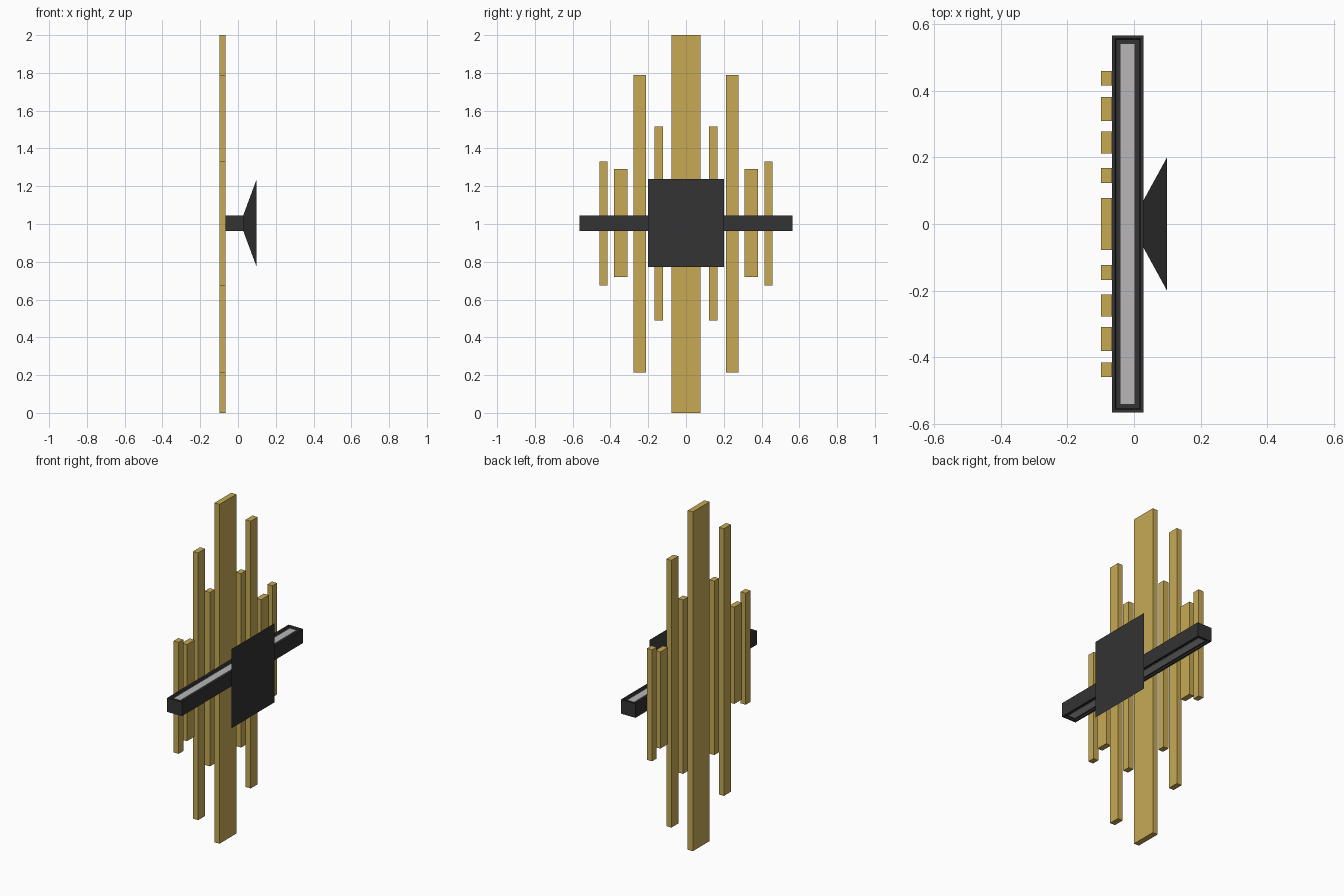
import bpy, bmesh

if "Cube" in bpy.data.objects:
    bpy.data.objects.remove(bpy.data.objects["Cube"])


def material(name, color):
    m = bpy.data.materials.new(name)
    m.diffuse_color = color
    m.use_nodes = True
    m.node_tree.nodes["Principled BSDF"].inputs["Base Color"].default_value = m.diffuse_color
    return m


GOLD = material("gold", (0.57, 0.40, 0.09, 1))
BLACK = material("black", (0.033, 0.033, 0.033, 1))
LIGHT = material("diffuser", (0.48, 0.47, 0.47, 1))


def box(name, lo, hi, mat, edit=None):
    bm = bmesh.new()
    bmesh.ops.create_cube(bm, size=1)
    for v in bm.verts:
        v.co = [l + (c + 0.5) * (h - l) for c, l, h in zip(v.co, lo, hi)]
    if edit:
        bm.normal_update()
        edit(bm)
    mesh = bpy.data.meshes.new(name)
    bm.to_mesh(mesh)
    bm.free()
    mesh.materials.append(mat)
    obj = bpy.data.objects.new(name, mesh)
    bpy.context.collection.objects.link(obj)
    return obj


X0, X1 = -0.099, -0.066          # gold bar depth
Z0, Z1 = 0.963, 1.046            # lamp housing height

# Vertical gold bars, mirrored about the wide centre bar
box("centre_bar", (X0, -0.078, 0), (X1, 0.078, 2), GOLD)
for i, (ya, yb, za, zb) in enumerate([(0.123, 0.168, 0.49, 1.515),
                                      (0.212, 0.277, 0.215, 1.79),
                                      (0.309, 0.381, 0.72, 1.29),
                                      (0.415, 0.458, 0.675, 1.332)]):
    box(f"gold_bar_right_{i}", (X0, ya, za), (X1, yb, zb), GOLD)
    box(f"gold_bar_left_{i}", (X0, -yb, za), (X1, -ya, zb), GOLD)


# Lamp housing: stepped recess in the top and bottom faces
def recess(bm):
    caps = [f for f in bm.faces if abs(f.normal.z) > 0.9]
    bmesh.ops.inset_individual(bm, faces=caps, thickness=0.013)
    bmesh.ops.inset_individual(bm, faces=caps, thickness=0.005, depth=-0.008)


box("lamp_housing", (X1, -0.565, Z0), (0.029, 0.565, Z1), BLACK, recess)

# Light diffusers sitting in the recesses
for name, za, zb in (("upper_diffuser", 1.02, Z1 - 0.006),
                     ("lower_diffuser", Z0 + 0.006, 0.99)):
    box(name, (-0.04, -0.54, za), (0.002, 0.54, zb), LIGHT)


# Wall mount flaring out from the housing to a flat plate
def flare(bm):
    for v in bm.verts:
        if v.co.x < 0.05:
            v.co.y *= 0.07 / 0.2
            v.co.z = Z0 if v.co.z < 1 else Z1


box("wall_mount", (0.028, -0.2, 0.772), (0.099, 0.2, 1.238), BLACK, flare)
